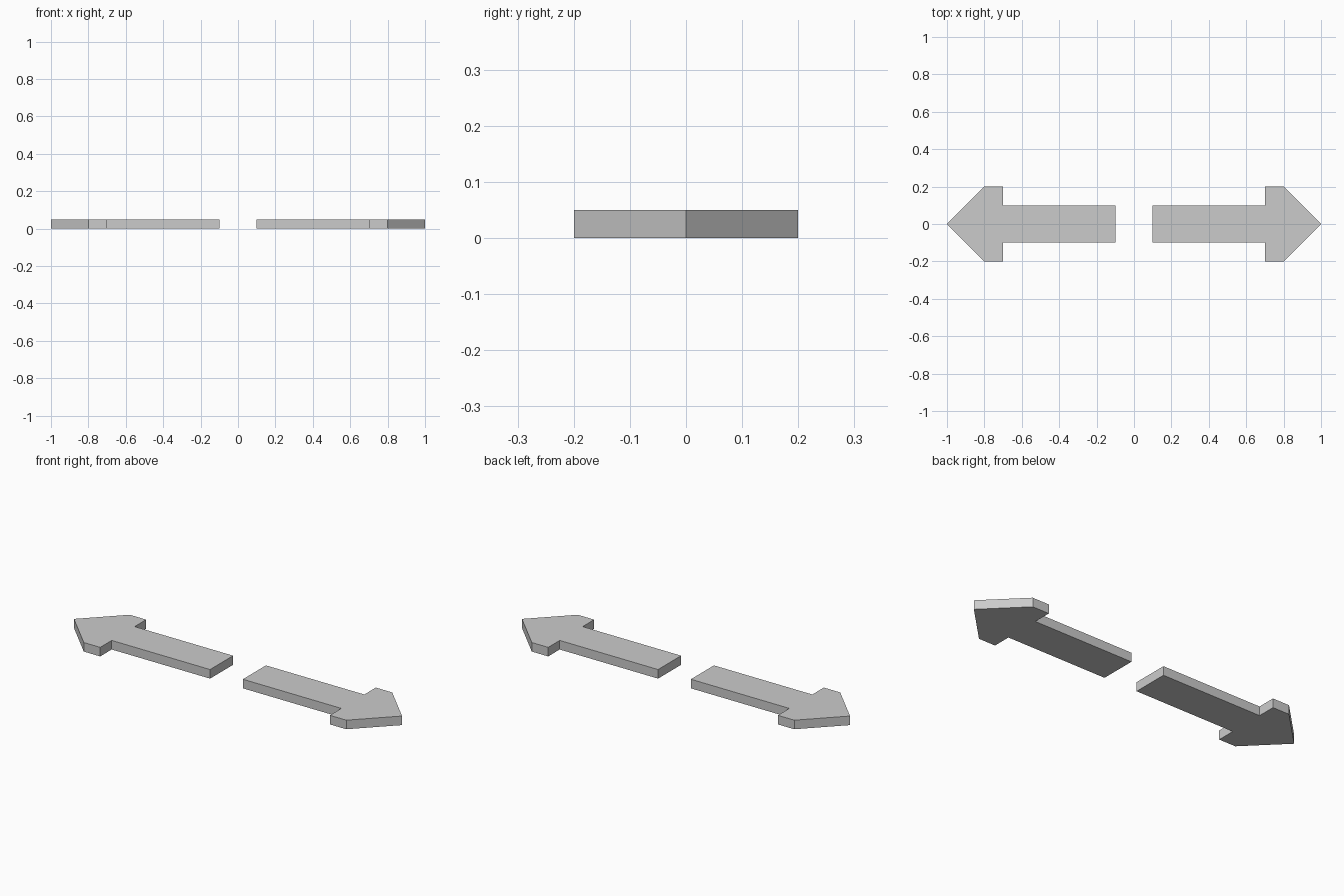
import bpy
import bmesh

cube = bpy.data.objects.get("Cube")
if cube:
    bpy.data.objects.remove(cube, do_unlink=True)

THICKNESS = 0.05

# Light grey material
grey = bpy.data.materials.new("light_grey")
grey.use_nodes = True
colour = (0.6, 0.6, 0.6, 1)
grey.diffuse_color = colour
grey.node_tree.nodes["Principled BSDF"].inputs["Base Color"].default_value = colour

# Upper half of the arrow outline, from tail to tip
half = [(0.1, 0.1), (0.7, 0.1), (0.7, 0.2), (0.8, 0.2)]
outline = half + [(1.0, 0.0)] + [(x, -y) for x, y in reversed(half)]


def make_arrow(name, side):
    """Extrude the outline into a flat arrow pointing along side * x."""
    bm = bmesh.new()
    face = bm.faces.new([bm.verts.new((side * x, y, 0)) for x, y in outline])
    top = bmesh.ops.extrude_face_region(bm, geom=[face])["geom"]
    verts = [v for v in top if isinstance(v, bmesh.types.BMVert)]
    bmesh.ops.translate(bm, verts=verts, vec=(0, 0, THICKNESS))
    bmesh.ops.recalc_face_normals(bm, faces=bm.faces)
    mesh = bpy.data.meshes.new(name)
    bm.to_mesh(mesh)
    bm.free()
    mesh.materials.append(grey)
    obj = bpy.data.objects.new(name, mesh)
    bpy.context.collection.objects.link(obj)


make_arrow("left_arrow", 1)
make_arrow("right_arrow", -1)
